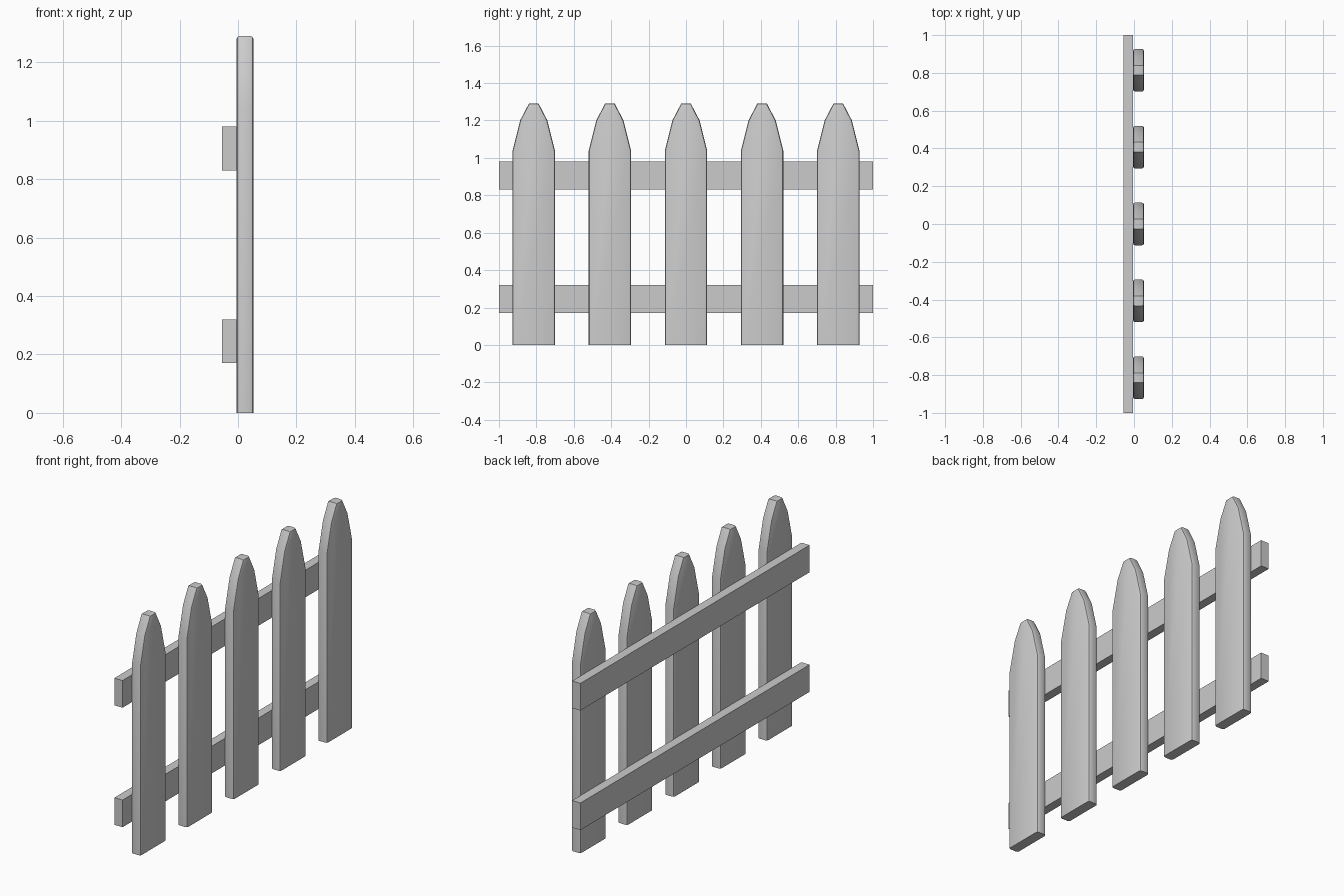
import bpy, bmesh

if "Cube" in bpy.data.objects:
    bpy.data.objects.remove(bpy.data.objects["Cube"])

paint = bpy.data.materials.new("plain grey")
paint.use_nodes = True
grey = (0.6, 0.6, 0.6, 1)
paint.diffuse_color = grey
paint.node_tree.nodes["Principled BSDF"].inputs["Base Color"].default_value = grey

PICKET_BACK, PICKET_FRONT = -0.005, 0.053
RAIL_BACK = -0.055


def board(name, outline, x0, x1, bevel=0):
    """Extrude a (y, z) outline along x, softening the long edges."""
    bm = bmesh.new()
    face = bm.faces.new([bm.verts.new((x0, y, z)) for y, z in outline])
    new = bmesh.ops.extrude_face_region(bm, geom=[face])["geom"]
    bmesh.ops.translate(bm, vec=(x1 - x0, 0, 0),
                        verts=[v for v in new if isinstance(v, bmesh.types.BMVert)])
    bmesh.ops.recalc_face_normals(bm, faces=bm.faces)
    if bevel:
        rim = [e for e in bm.edges
               if abs(e.verts[0].co.x - e.verts[1].co.x) < 1e-5
               and max(v.co.z for v in e.verts) > 0.01]
        bmesh.ops.bevel(bm, geom=rim, offset=bevel, segments=2,
                        profile=0.5, affect='EDGES')
    mesh = bpy.data.meshes.new(name)
    bm.to_mesh(mesh)
    bm.free()
    mesh.materials.append(paint)
    obj = bpy.data.objects.new(name, mesh)
    bpy.context.collection.objects.link(obj)
    bpy.ops.object.select_all(action='DESELECT')
    obj.select_set(True)
    bpy.context.view_layer.objects.active = obj
    bpy.ops.object.shade_smooth_by_angle()
    return obj


# Pickets with rounded-off pointed tops
half = [(0.113, 0), (0.113, 1.04), (0.073, 1.2), (0.026, 1.29)]
outline = half + [(-y, z) for y, z in reversed(half)]
for i in range(5):
    picket = board(f"picket_{i + 1}", outline, PICKET_BACK, PICKET_FRONT, 0.011)
    picket.location.y = (i - 2) * 0.407

# Two horizontal rails behind the pickets
for name, z in (("lower_rail", 0.17), ("upper_rail", 0.83)):
    board(name, [(-1, z), (1, z), (1, z + 0.15), (-1, z + 0.15)],
          RAIL_BACK, PICKET_BACK)
